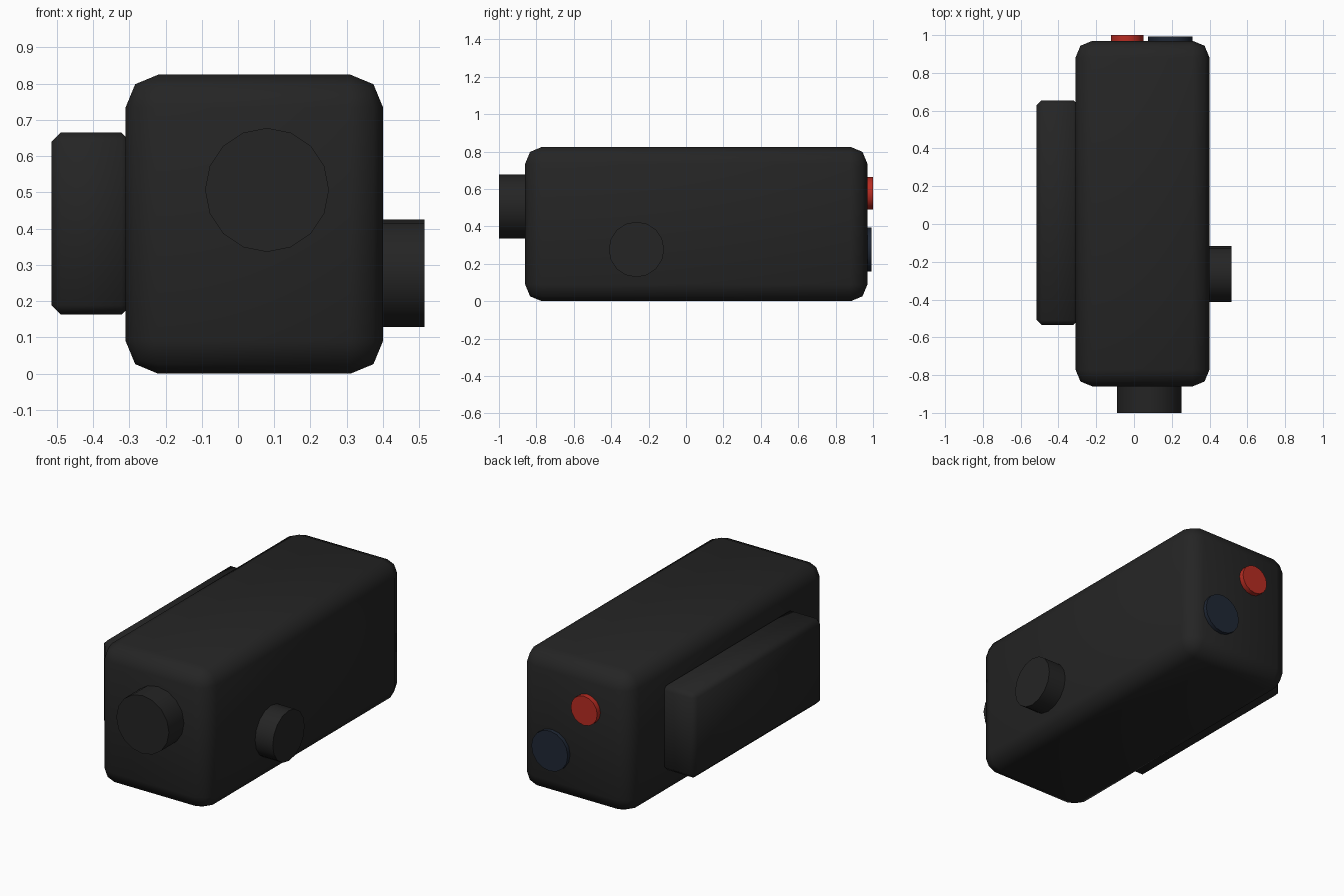
import bpy, math
from mathutils import Vector

if "Cube" in bpy.data.objects:
    bpy.data.objects.remove(bpy.data.objects["Cube"])


def material(name, rgb):
    m = bpy.data.materials.new(name)
    m.diffuse_color = (*rgb, 1)
    m.use_nodes = True
    m.node_tree.nodes["Principled BSDF"].inputs["Base Color"].default_value = m.diffuse_color
    return m


BLACK = material("matte black", (0.018, 0.018, 0.018))
RED = material("red", (0.48, 0.025, 0.016))
NAVY = material("dark navy", (0.014, 0.021, 0.036))


def finish(ob, name, mat, angle):
    ob.name = name
    ob.data.materials.append(mat)
    bpy.ops.object.shade_smooth_by_angle(angle=math.radians(angle))


def box(name, lo, hi, bevel, segments, mat):
    lo, hi = Vector(lo), Vector(hi)
    bpy.ops.mesh.primitive_cube_add(size=1, location=(lo + hi) / 2)
    ob = bpy.context.object
    ob.scale = hi - lo
    bpy.ops.object.transform_apply(location=False, rotation=False, scale=True)
    mod = ob.modifiers.new("rounded edges", 'BEVEL')
    mod.width, mod.segments = bevel, segments
    bpy.ops.object.modifier_apply(modifier=mod.name)
    finish(ob, name, mat, 50)


def disc(name, start, end, radius, mat, sides=16):
    start, end = Vector(start), Vector(end)
    axis = end - start
    # turn about x or y so that a vertex stays at the top of the circle
    rot = (math.pi / 2, 0, 0) if abs(axis.y) > 0 else (0, math.pi / 2, 0)
    bpy.ops.mesh.primitive_cylinder_add(vertices=sides, radius=radius, depth=axis.length,
                                        location=(start + end) / 2, rotation=rot)
    finish(bpy.context.object, name, mat, 40)


# main housing and the battery pack on its left side
box("body", (-0.31, -0.86, 0), (0.40, 0.97, 0.825), 0.09, 2, BLACK)
box("side_pack", (-0.515, -0.535, 0.163), (-0.295, 0.655, 0.665), 0.026, 1, BLACK)

# front lens barrel and right side knob
disc("lens_barrel", (0.08, -0.82, 0.507), (0.08, -1.0, 0.507), 0.171, BLACK)
disc("side_knob", (0.36, -0.265, 0.277), (0.515, -0.265, 0.277), 0.148, BLACK)

# rear buttons
disc("red_button", (-0.037, 0.94, 0.577), (-0.037, 1.0, 0.577), 0.086, RED)
disc("navy_button", (0.192, 0.94, 0.277), (0.192, 0.993, 0.277), 0.118, NAVY)
